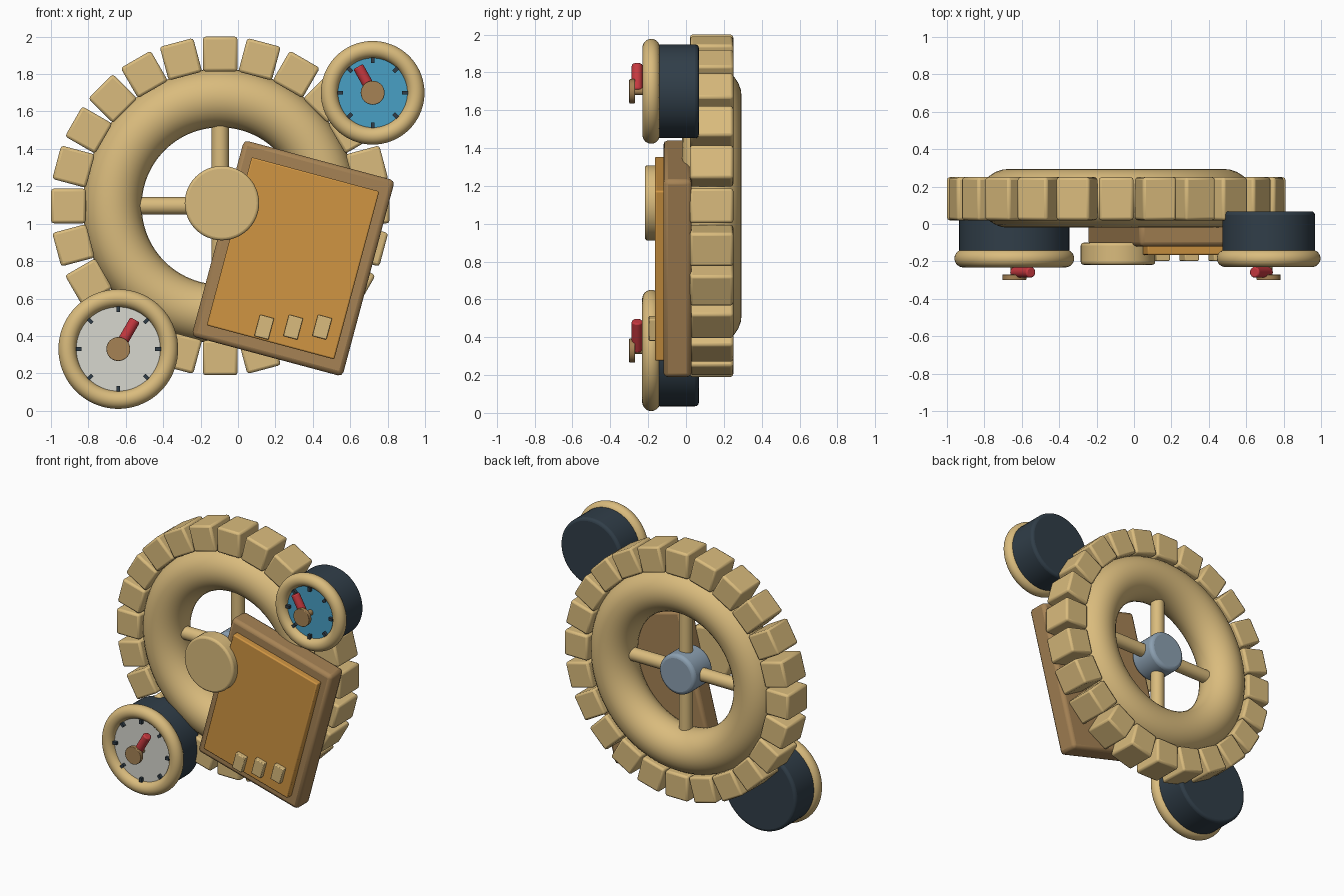
import bpy
from math import radians, pi, sin, cos

if "Cube" in bpy.data.objects:
    bpy.data.objects.remove(bpy.data.objects["Cube"])


def material(name, rgb):
    m = bpy.data.materials.new(name)
    m.diffuse_color = (*rgb, 1)
    m.use_nodes = True
    m.node_tree.nodes["Principled BSDF"].inputs["Base Color"].default_value = m.diffuse_color
    return m


TAN = material("tan", (0.70, 0.50, 0.205))
BROWN = material("brown", (0.38, 0.225, 0.09))
ORANGE = material("orange", (0.63, 0.30, 0.055))
BLUE = material("sky blue", (0.065, 0.35, 0.56))
WHITE = material("off white", (0.68, 0.68, 0.62))
DARK = material("dark slate", (0.030, 0.048, 0.066))
RED = material("red", (0.56, 0.04, 0.05))
STEEL = material("steel blue", (0.26, 0.35, 0.44))


def finish(name, mat, bevel=0, segments=2):
    """Name, colour, bevel and smooth the active object."""
    ob = bpy.context.object
    ob.name = name
    ob.data.materials.append(mat)
    bpy.ops.object.transform_apply(location=False, rotation=False, scale=True)
    bpy.ops.object.shade_smooth_by_angle(angle=radians(35))
    if bevel:
        mod = ob.modifiers.new("bevel", 'BEVEL')
        mod.width, mod.segments = bevel, segments
        mod.limit_method = 'ANGLE'
    return ob


def box(name, mat, x, z, y0, y1, w, h, tilt=0, bevel=0.0):
    """Box between depths y0 and y1, turned clockwise by tilt degrees seen from the front."""
    bpy.ops.mesh.primitive_cube_add(size=1, location=(x, (y0 + y1) / 2, z),
                                    rotation=(0, radians(tilt), 0))
    bpy.context.object.scale = (w, y1 - y0, h)
    return finish(name, mat, bevel)


def disc(name, mat, x, z, y0, y1, r, bevel=0.0, sides=48):
    """Cylinder whose axis runs front to back."""
    bpy.ops.mesh.primitive_cylinder_add(vertices=sides, radius=r, depth=y1 - y0,
                                        location=(x, (y0 + y1) / 2, z), rotation=(pi / 2, 0, 0))
    return finish(name, mat, bevel, 3)


def rod(name, mat, x, y, z, r, length, tilt, bevel=0.0):
    """Cylinder lying in the front plane, turned clockwise from vertical."""
    bpy.ops.mesh.primitive_cylinder_add(vertices=24, radius=r, depth=length,
                                        location=(x, y, z), rotation=(0, radians(tilt), 0))
    return finish(name, mat, bevel)


def ring(name, mat, x, y, z, major, minor, segs=72):
    bpy.ops.mesh.primitive_torus_add(major_radius=major, minor_radius=minor, major_segments=segs,
                                     minor_segments=28, location=(x, y, z), rotation=(pi / 2, 0, 0))
    return finish(name, mat)


# Gear wheel: round rim, teeth, spokes and hub
GX, GZ, GY = -0.095, 1.095, 0.137
ring("gear_rim", TAN, GX, GY, GZ, 0.577, 0.157, 96)
for i in range(24):
    a = radians(15 * i)
    box(f"gear_tooth_{i + 1}", TAN, GX + 0.812 * sin(a), GZ + 0.812 * cos(a),
        0.02, 0.25, 0.185, 0.186, 15 * i, 0.015)
for name, tilt in (("vertical_spoke", 0), ("horizontal_spoke", 90)):
    rod(name, TAN, GX, GY, GZ, 0.047, 0.96, tilt)
disc("gear_hub", STEEL, GX, GZ, 0.03, 0.245, 0.145, 0.025)

# Tilted board with raised panel, buttons and round boss
box("board", BROWN, 0.295, 0.815, -0.12, 0.03, 0.835, 1.085, 15, 0.025)
box("panel", ORANGE, 0.294, 0.815, -0.165, -0.10, 0.706, 0.93, 15, 0.008)
for i in range(3):
    box(f"button_{i + 1}", TAN, 0.14 + 0.155 * i, 0.447, -0.197, -0.15, 0.078, 0.118, 15, 0.005)
disc("round_boss", TAN, -0.086, 1.11, -0.218, -0.10, 0.199, 0.015)


def gauge(name, x, z, rim, tube, body, face_mat, tilt, reach):
    """Dial with body, rim, face, ticks, needle and cap."""
    disc(name + "_body", DARK, x, z, -0.16, 0.068, body, 0.02)
    disc(name + "_face", face_mat, x, z, -0.19, -0.15, rim)
    ring(name + "_rim", TAN, x, -0.184, z, rim, tube)
    for i in range(8):
        a = radians(45 * i)
        r = rim - tube - 0.012
        box(f"{name}_tick_{i + 1}", DARK, x + r * sin(a), z + r * cos(a),
            -0.212, -0.18, 0.02, 0.03, 45 * i)
    a, mid = radians(tilt), reach / 2
    rod(name + "_needle", RED, x + mid * sin(a), -0.258, z + mid * cos(a),
        0.029, reach, tilt, 0.008)
    disc(name + "_pin", BROWN, x, z, -0.27, -0.18, 0.02)
    disc(name + "_cap", BROWN, x, z, -0.30, -0.27, 0.064, 0.004, 32)


gauge("lower_gauge", -0.64, 0.33, 0.272, 0.048, 0.295, WHITE, 30, 0.18)
gauge("upper_gauge", 0.72, 1.70, 0.231, 0.046, 0.248, BLUE, -29, 0.16)
